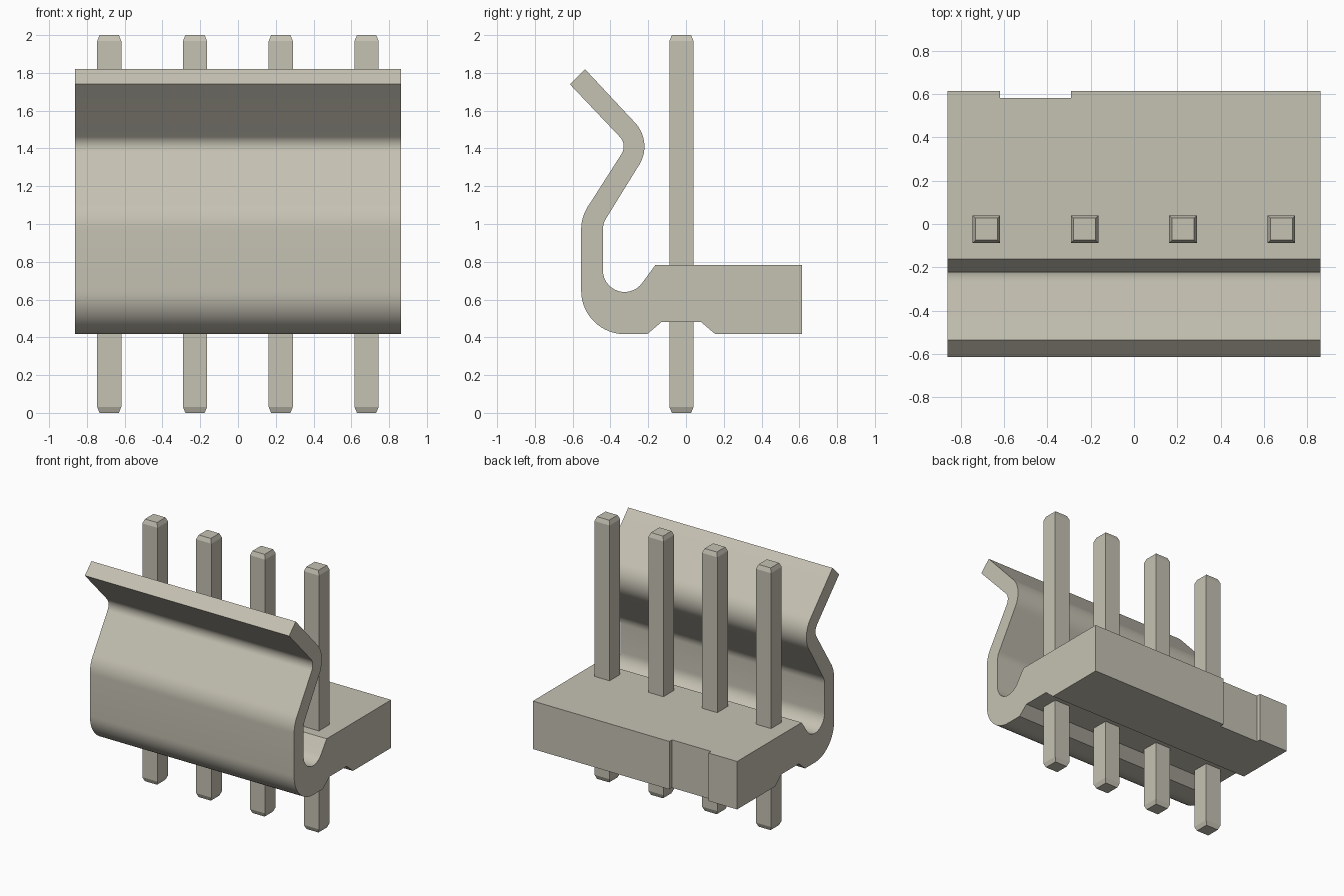
import bpy, bmesh, math

cube = bpy.data.objects.get("Cube")
if cube:
    bpy.data.objects.remove(cube, do_unlink=True)

# Single warm grey plastic / metal colour
COLOUR = (0.56, 0.535, 0.45, 1.0)
mat = bpy.data.materials.new("warm grey")
mat.use_nodes = True
mat.diffuse_color = COLOUR
bsdf = next(n for n in mat.node_tree.nodes if n.type == 'BSDF_PRINCIPLED')
bsdf.inputs["Base Color"].default_value = COLOUR
bsdf.inputs["Roughness"].default_value = 0.6


def finish(bm, name):
    """Turn a bmesh into a coloured, linked object."""
    bmesh.ops.recalc_face_normals(bm, faces=bm.faces[:])
    mesh = bpy.data.meshes.new(name)
    bm.to_mesh(mesh)
    bm.free()
    mesh.materials.append(mat)
    obj = bpy.data.objects.new(name, mesh)
    bpy.context.collection.objects.link(obj)
    return obj


def activate(obj):
    bpy.ops.object.select_all(action='DESELECT')
    obj.select_set(True)
    bpy.context.view_layer.objects.active = obj


def arc(cy, cz, r, a0, a1, steps=14):
    """Points along an arc in the side plane, angles in degrees."""
    angles = [math.radians(a0 + (a1 - a0) * i / steps) for i in range(steps + 1)]
    return [(cy + r * math.cos(a), cz + r * math.sin(a)) for a in angles]


def loft(bm, rings):
    """Skin a list of closed rings and cap both ends."""
    loops = [[bm.verts.new(p) for p in ring] for ring in rings]
    n = len(loops[0])
    for a, b in zip(loops, loops[1:]):
        for i in range(n):
            j = (i + 1) % n
            bm.faces.new((a[i], a[j], b[j], b[i]))
    bm.faces.new(loops[0][::-1])
    bm.faces.new(loops[-1])


# Housing: base block and springy locking wall share one side profile
INNER, OUTER = 0.115, 0.23      # radii of the wall's lower bends
profile = (
    [(0.615, 0.417), (0.615, 0.783), (-0.162, 0.783)]
    + arc(-0.325, 0.755, INNER, -34, -180)          # trough
    + arc(-0.325, 0.97, INNER, 180, 143.5, 8)       # lean towards the pins
    + arc(-0.405, 1.41, 0.185, -36.5, 45)           # outside of the upper bend
    + [(-0.535, 1.82), (-0.615, 1.74)]              # flared lip
    + arc(-0.405, 1.41, 0.075, 45, -36.5)
    + arc(-0.325, 0.97, OUTER, 143.5, 180, 8)
    + arc(-0.325, 0.647, OUTER, 180, 270)           # rounded foot
    + [(-0.205, 0.417), (-0.13, 0.481), (0.08, 0.481), (0.155, 0.417)]  # under groove
)
bm = bmesh.new()
loft(bm, [[(x, y, z) for y, z in profile] for x in (-0.862, 0.862)])
housing = finish(bm, "housing")

# Shallow keying notch in the back face
bm = bmesh.new()
loft(bm, [[(x, y, z) for y, z in ((0.583, 0.3), (0.7, 0.3), (0.7, 0.9), (0.583, 0.9))]
          for x in (-0.62, -0.29)])
cutter = finish(bm, "notch_cutter")
cutter.hide_render = True
mod = housing.modifiers.new("notch", 'BOOLEAN')
mod.operation = 'DIFFERENCE'
mod.solver = 'EXACT'
mod.object = cutter
activate(housing)
bpy.ops.object.modifier_apply(modifier=mod.name)
bpy.data.objects.remove(cutter, do_unlink=True)
bpy.ops.object.shade_smooth_by_angle(angle=math.radians(25))

# Four square pins with chamfered tips
HALF, TIP, CHAMFER = 0.064, 0.051, 0.032
for k in range(4):
    x0, y0 = -0.682 + 0.4542 * k, -0.024
    rings = [[(x0 + sx * h, y0 + sy * h, z)
              for sx, sy in ((-1, -1), (1, -1), (1, 1), (-1, 1))]
             for h, z in ((TIP, 0), (HALF, CHAMFER), (HALF, 2 - CHAMFER), (TIP, 2))]
    bm = bmesh.new()
    loft(bm, rings)
    finish(bm, f"pin_{k + 1}")
